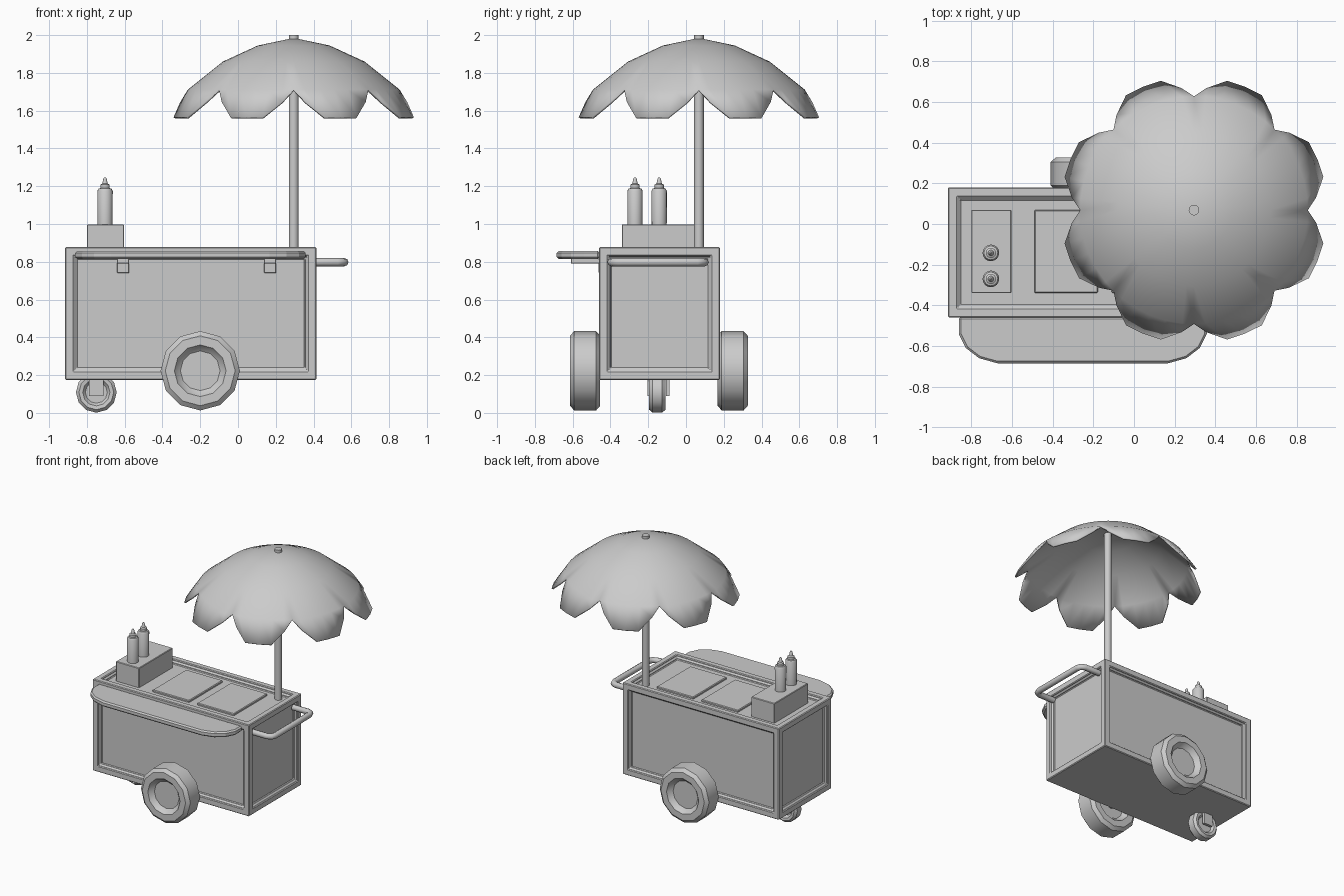
import bpy, bmesh
from math import sin, cos, pi, radians
from mathutils import Vector, Matrix

if "Cube" in bpy.data.objects:
    bpy.data.objects.remove(bpy.data.objects["Cube"])


def finish(name, bm, smooth=None, bevel=0):
    bmesh.ops.recalc_face_normals(bm, faces=bm.faces)
    me = bpy.data.meshes.new(name)
    bm.to_mesh(me)
    bm.free()
    ob = bpy.data.objects.new(name, me)
    bpy.context.collection.objects.link(ob)
    if bevel:
        m = ob.modifiers.new("bevel", 'BEVEL')
        m.width, m.segments, m.limit_method = bevel, 1, 'ANGLE'
        m.angle_limit = radians(40)
    if smooth:
        bpy.ops.object.select_all(action='DESELECT')
        bpy.context.view_layer.objects.active = ob
        ob.select_set(True)
        bpy.ops.object.shade_smooth_by_angle(angle=radians(smooth))
    return ob


def box_bm(x, y, z):
    bm = bmesh.new()
    bmesh.ops.create_cube(bm, size=1)
    for v in bm.verts:
        v.co = [a + (b - a) * (c + .5) for (a, b), c in zip((x, y, z), v.co)]
    return bm


def box(name, x, y, z, bevel=0):
    return finish(name, box_bm(x, y, z), bevel=bevel)


def lathe(name, prof, loc, n, axis='Z', start=0, smooth=40):
    """Spin (radius, height) points; radius 0 closes the ends."""
    bm = bmesh.new()
    rot = Matrix.Rotation(pi / 2, 4, 'X') if axis == 'Y' else Matrix()
    rings = []
    for r, h in prof:
        k = 1 if r == 0 else n
        rings.append([bm.verts.new(Vector(loc) + rot @ Vector(
            (r * cos(start + 2 * pi * i / n), r * sin(start + 2 * pi * i / n), h)))
            for i in range(k)])
    for a, b in zip(rings, rings[1:]):
        for i in range(n):
            j = (i + 1) % n
            q = [a[i % len(a)], a[j % len(a)], b[j % len(b)], b[i % len(b)]]
            bm.faces.new(list(dict.fromkeys(q)))
    return finish(name, bm, smooth)


# Cart body with stepped recessed panels on every face but the bottom
bm = box_bm((-.915, .415), (-.46, .18), (.175, .877))
bm.normal_update()
for f in [f for f in bm.faces if f.normal.z > -.5]:
    bmesh.ops.inset_individual(bm, faces=[f], thickness=.067)
    bmesh.ops.inset_individual(bm, faces=[f], thickness=.001, depth=-.015)
    bmesh.ops.inset_individual(bm, faces=[f], thickness=.015)
    bmesh.ops.inset_individual(bm, faces=[f], thickness=.001, depth=-.015)
finish("cart_body", bm, bevel=.007)

# Counter top lids and condiment box
box("condiment_box", (-.80, -.603), (-.34, .07), (.84, .998), .004)
for i, x in enumerate((-.49, -.11)):
    box(f"counter_lid_{i}", (x, x + .312), (-.34, .07), (.84, .862), .005)

# Sauce bottles
for i, y in enumerate((-.142, -.27)):
    lathe(f"sauce_bottle_{i}", [(0, .99), (.04, .99), (.041, 1.175), (.034, 1.187),
          (.025, 1.19), (.025, 1.208), (.014, 1.214), (.009, 1.24), (.004, 1.247),
          (0, 1.247)], (-.704, y, 0), 16)

# Big wheels with recessed hubs on both sides
for name, y in (("front_wheel", -.534), ("back_wheel", .247)):
    half = [(0, .045), (.105, .045), (.125, .062), (.137, .08), (.185, .08), (.21, .058)]
    prof = half + [(r, -h) for r, h in reversed(half)]
    lathe(name, prof, (-.2, y, .223), 12, 'Y', smooth=35)
lathe("axle", [(0, -.39), (.03, -.39), (.03, .39), (0, .39)], (-.2, -.1435, .223), 12, 'Y')

# Caster wheel and fork
half = [(0, .022), (.058, .022), (.072, .04), (.092, .043), (.108, .026)]
lathe("caster_wheel", half + [(r, -h) for r, h in reversed(half)], (-.75, -.152, .109),
      12, 'Y', smooth=35)
for i, y in enumerate((-.205, -.107)):
    box(f"caster_fork_{i}", (-.788, -.712), (y, y + .02), (.09, .18))

# Fold-out shelf with rounded outer corners
bm = bmesh.new()
right = [(.61, -.458), (.61, -.54), (.575, -.61), (.51, -.66), (.42, -.685)]
pts = right + [(-x, y) for x, y in reversed(right)]
face = bm.faces.new([bm.verts.new((x - .252, y, .815)) for x, y in pts])
ext = bmesh.ops.extrude_face_region(bm, geom=[face])
bmesh.ops.translate(bm, vec=(0, 0, .042),
                    verts=[v for v in ext['geom'] if isinstance(v, bmesh.types.BMVert)])
finish("shelf", bm, bevel=.01)
for i, x in enumerate((-.64, .138)):
    box(f"shelf_bracket_{i}", (x, x + .063), (-.61, -.43), (.79, .818), .003)
    box(f"shelf_bracket_leg_{i}", (x, x + .063), (-.462, -.425), (.74, .795), .003)

# Push handle: bent tube
cu = bpy.data.curves.new("push_handle", 'CURVE')
cu.dimensions = '3D'
cu.bevel_depth, cu.bevel_resolution, cu.use_fill_caps = .022, 2, True
path = [(.40, -.395), (.525, -.395), (.553, -.383), (.563, -.355)]
path += [(x, -.296 - y) for x, y in reversed(path)]
sp = cu.splines.new('POLY')
sp.points.add(len(path) - 1)
for p, (x, y) in zip(sp.points, path):
    p.co = (x, y, .798, 1)
bpy.context.collection.objects.link(bpy.data.objects.new("push_handle", cu))

# Umbrella pole
CX, CY = .295, .068
lathe("umbrella_pole", [(0, .84), (.026, .84), (.026, 2), (0, 2)], (CX, CY, 0), 12)

# Umbrella canopy: dome with eight scallops hanging from the rim
bm = bmesh.new()
fr = (0, .13, .32, .5, .68, .87)
drop = (0, .45, 1, 1, 1, .45)
angs = [(k + f) * pi / 4 for k in range(8) for f in fr]
top = bm.verts.new((CX, CY, 1.985))
rings = [[bm.verts.new((CX + r * cos(a), CY + r * sin(a), z)) for a in angs]
         for r, z in ((.19, 1.945), (.375, 1.86), (.56, 1.712))]
rings.append([])
for i, a in enumerate(angs):
    d = drop[i % 6]
    r = .56 + .097 * d
    rings[3].append(rings[2][i] if d == 0 else
                    bm.verts.new((CX + r * cos(a), CY + r * sin(a), 1.712 - .147 * d)))
n = len(angs)
for i in range(n):
    j = (i + 1) % n
    bm.faces.new((top, rings[0][i], rings[0][j]))
    for a, b in zip(rings, rings[1:]):
        bm.faces.new(list(dict.fromkeys((a[i], b[i], b[j], a[j]))))
canopy = finish("umbrella_canopy", bm, smooth=40)
sol = canopy.modifiers.new("thickness", 'SOLIDIFY')
sol.thickness, sol.offset = .012, -1
